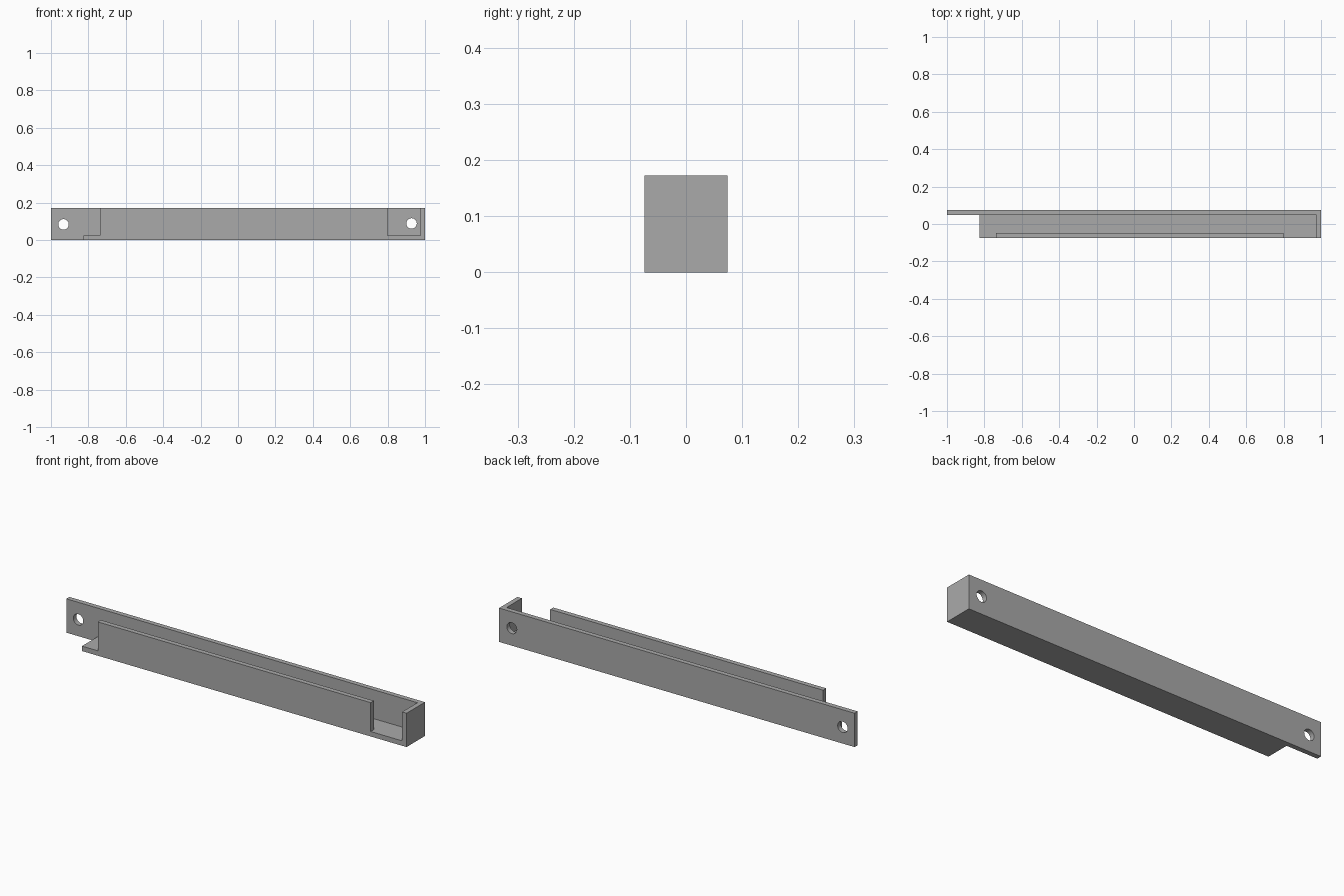
import bpy
import math

default_cube = bpy.data.objects.get("Cube")
if default_cube:
    bpy.data.objects.remove(default_cube, do_unlink=True)

# Overall sizes
DEPTH, HEIGHT, WALL = 0.074, 0.172, 0.025
BACK = DEPTH - WALL          # inner face of the back wall
FRONT = WALL - DEPTH         # inner face of the front wall
CLEAR = 0.1                  # how far cutters reach past the surface

grey = bpy.data.materials.new("grey")
grey.use_nodes = True
grey.diffuse_color = (0.4, 0.4, 0.4, 1)
grey.node_tree.nodes["Principled BSDF"].inputs["Base Color"].default_value = (0.4, 0.4, 0.4, 1)


def box(name, x, y, z):
    """Box spanning the given (low, high) ranges."""
    spans = (x, y, z)
    bpy.ops.mesh.primitive_cube_add(size=1, location=[(a + b) / 2 for a, b in spans])
    obj = bpy.context.object
    obj.name = name
    obj.scale = [b - a for a, b in spans]
    bpy.ops.object.transform_apply(location=True, rotation=True, scale=True)
    obj.data.materials.append(grey)
    return obj


def combine(target, tool, operation):
    """Apply a boolean and discard the tool object."""
    tool.hide_render = True
    mod = target.modifiers.new(operation.lower(), 'BOOLEAN')
    mod.operation, mod.solver, mod.object = operation, 'EXACT', tool
    bpy.context.view_layer.objects.active = target
    bpy.ops.object.modifier_apply(modifier=mod.name)
    bpy.data.objects.remove(tool, do_unlink=True)


# Trough block, hollowed out and open at the top and the right end
tray = box("mounting_tray", (-0.826, 1), (-DEPTH, DEPTH), (0, HEIGHT))
cavity = box("cavity", (-1, 1 - WALL), (FRONT, BACK), (WALL, HEIGHT + CLEAR))
combine(tray, cavity, 'DIFFERENCE')

# Openings at both ends of the front wall
for low, high in ((-1, -0.737), (0.798, 1 - WALL)):
    notch = box("notch", (low, high), (-DEPTH - CLEAR, FRONT + WALL), (WALL, HEIGHT + CLEAR))
    combine(tray, notch, 'DIFFERENCE')

# Back wall runs on past the trough as a mounting tab
tab = box("mounting_tab", (-1, -0.7), (BACK, DEPTH), (0, HEIGHT))
combine(tray, tab, 'UNION')

# Screw holes through the back wall
for x, z in ((-0.933, 0.084), (0.928, 0.089)):
    bpy.ops.mesh.primitive_cylinder_add(vertices=32, radius=0.028, depth=WALL * 2,
                                        location=(x, DEPTH, z), rotation=(math.pi / 2, 0, 0))
    hole = bpy.context.object
    hole.scale.z = 2
    hole.data.materials.append(grey)
    combine(tray, hole, 'DIFFERENCE')

# Crisp flat faces with smooth hole walls
bpy.ops.object.select_all(action='DESELECT')
tray.select_set(True)
bpy.context.view_layer.objects.active = tray
bpy.ops.object.shade_smooth_by_angle(angle=math.radians(30))
